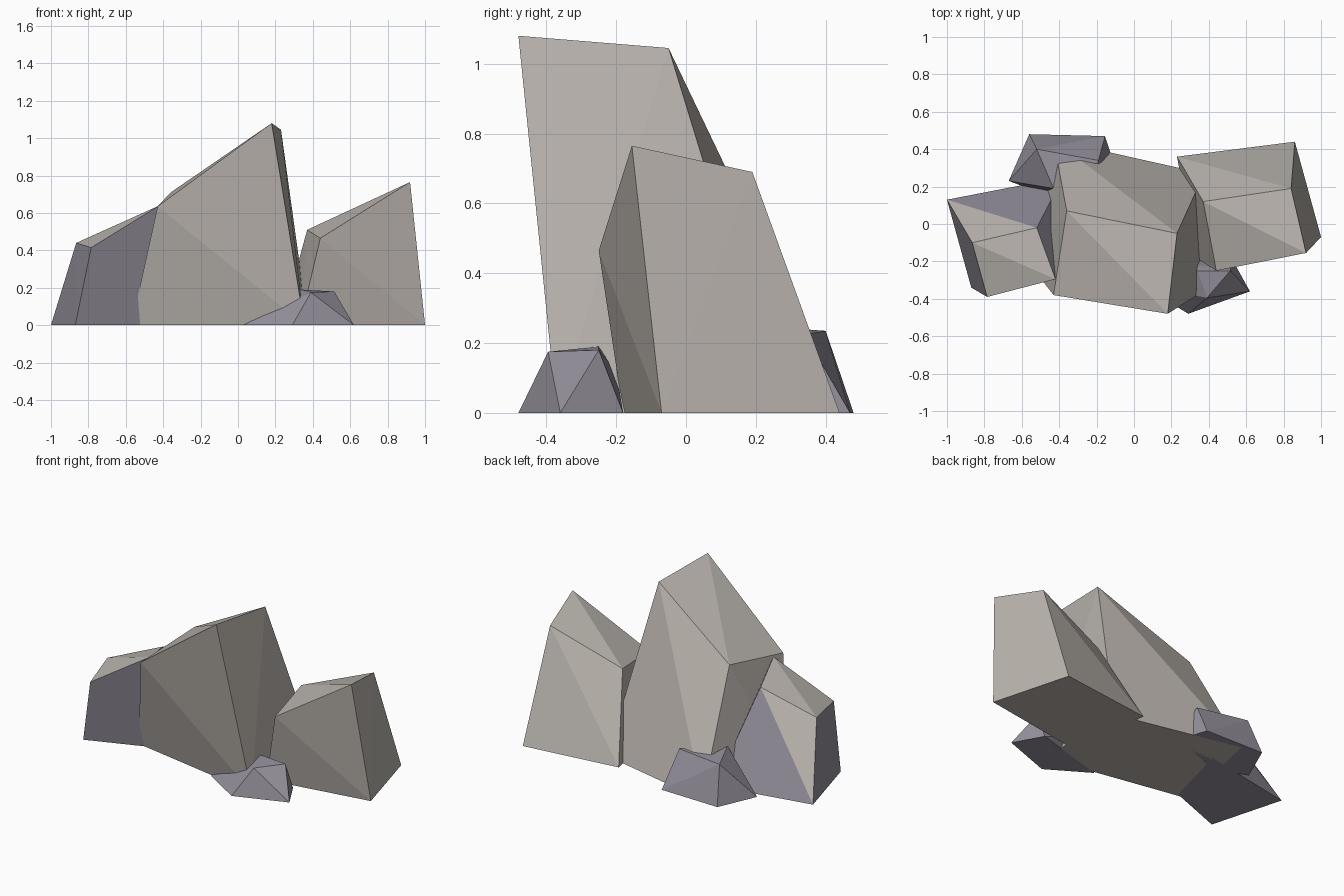
import bpy
import bmesh

if "Cube" in bpy.data.objects:
    bpy.data.objects.remove(bpy.data.objects["Cube"], do_unlink=True)


def make_material(name, rgb):
    mat = bpy.data.materials.new(name)
    mat.use_nodes = True
    colour = (*rgb, 1.0)
    mat.diffuse_color = colour
    bsdf = next(n for n in mat.node_tree.nodes if n.type == 'BSDF_PRINCIPLED')
    bsdf.inputs["Base Color"].default_value = colour
    bsdf.inputs["Roughness"].default_value = 0.9
    return mat


warm_stone = make_material("warm grey stone", (0.49, 0.455, 0.42))
violet_stone = make_material("violet grey stone", (0.30, 0.28, 0.33))


def make_rock(name, ground, crown, side_mat, top_mat=None, top_slope=0.45):
    """Faceted boulder: convex hull of a ground outline and raised crown corners."""
    bm = bmesh.new()
    for x, y in ground:
        bm.verts.new((x, y, 0.0))
    for corner in crown:
        bm.verts.new(corner)
    hull = bmesh.ops.convex_hull(bm, input=bm.verts[:])
    spare = [v for v in hull["geom_interior"] if isinstance(v, bmesh.types.BMVert)]
    bmesh.ops.delete(bm, geom=spare, context='VERTS')
    bmesh.ops.recalc_face_normals(bm, faces=bm.faces[:])
    bm.normal_update()
    # Upward facets take the top colour
    for face in bm.faces:
        face.smooth = False
        face.material_index = int(top_mat is not None and face.normal.z > top_slope)
    mesh = bpy.data.meshes.new(name)
    bm.to_mesh(mesh)
    bm.free()
    mesh.materials.append(side_mat)
    if top_mat:
        mesh.materials.append(top_mat)
    obj = bpy.data.objects.new(name, mesh)
    bpy.context.collection.objects.link(obj)
    return obj


# Tall central boulder, leaning forward
make_rock("central_boulder",
          [(-0.57, -0.20), (0.355, -0.37), (0.375, 0.27), (-0.43, 0.45)],
          [(-0.43, -0.38, 0.635), (0.18, -0.48, 1.08),
           (0.23, -0.05, 1.045), (-0.36, 0.07, 0.71)],
          warm_stone)

# Medium boulder on the +x side
make_rock("left_boulder",
          [(0.33, -0.18), (1.0, -0.07), (0.86, 0.44), (0.23, 0.36)],
          [(0.44, -0.25, 0.465), (0.92, -0.155, 0.765),
           (0.84, 0.19, 0.69), (0.37, 0.12, 0.51)],
          warm_stone)

# Medium two-tone boulder on the -x side
make_rock("right_boulder",
          [(-1.0, 0.13), (-0.87, -0.34), (-0.50, -0.20), (-0.38, 0.25)],
          [(-0.865, -0.10, 0.44), (-0.785, -0.39, 0.415),
           (-0.42, -0.295, 0.64), (-0.52, -0.02, 0.575)],
          violet_stone, warm_stone)

# Small stone at the front
make_rock("front_stone",
          [(0.03, -0.32), (0.29, -0.48), (0.62, -0.36), (0.52, -0.18)],
          [(0.39, -0.395, 0.175), (0.515, -0.25, 0.18),
           (0.34, -0.25, 0.19), (0.20, -0.20, 0.12)],
          violet_stone)

# Small stone at the back
make_rock("back_stone",
          [(-0.67, 0.23), (-0.56, 0.48), (-0.155, 0.47), (-0.10, 0.30), (-0.45, 0.15)],
          [(-0.52, 0.40, 0.235), (-0.19, 0.34, 0.225),
           (-0.43, 0.19, 0.25), (-0.20, 0.20, 0.20)],
          violet_stone)
